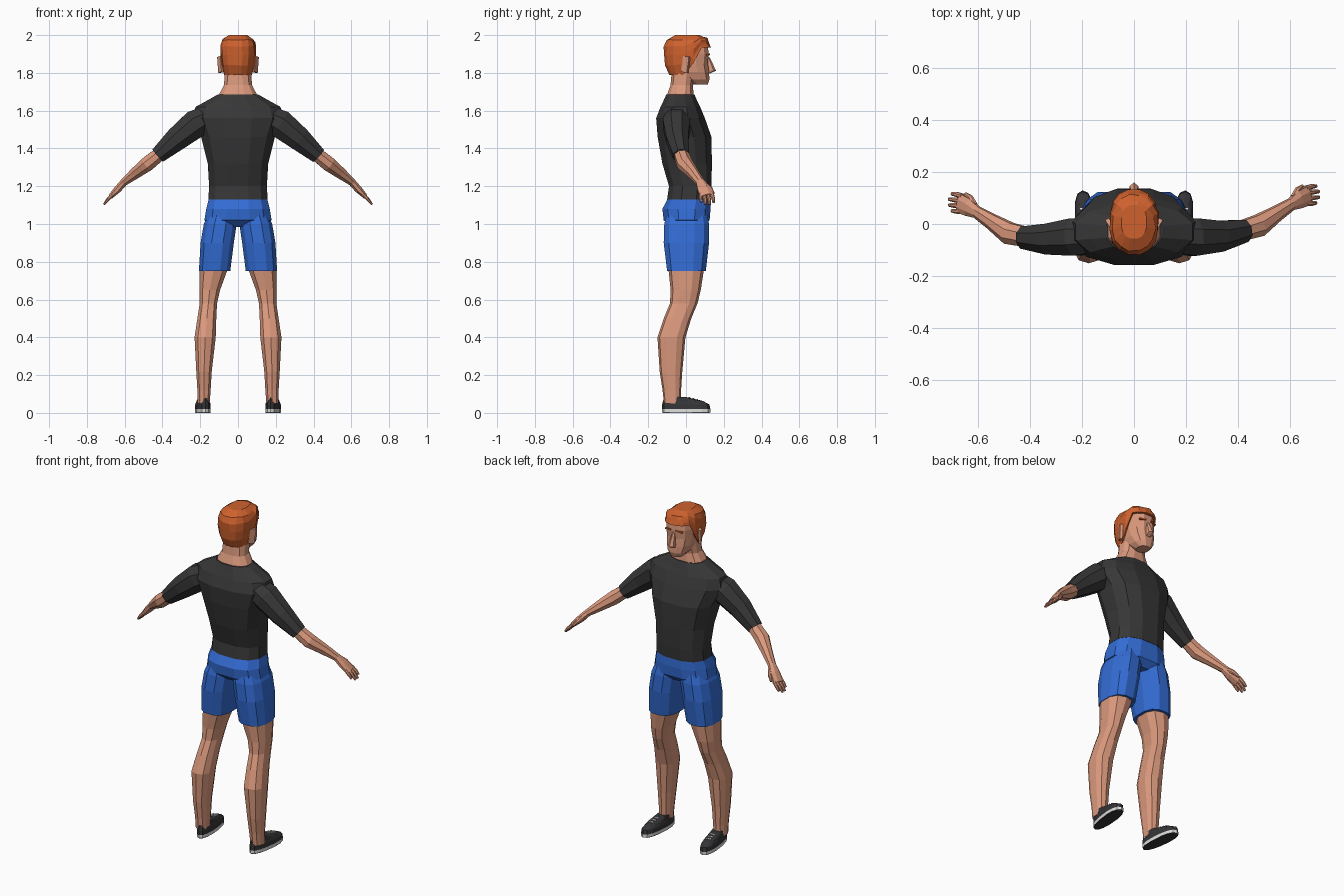
import bpy, bmesh, math, random
from mathutils import Vector, Matrix

if "Cube" in bpy.data.objects:
    bpy.data.objects.remove(bpy.data.objects["Cube"])

random.seed(4)


def material(name, rgb):
    m = bpy.data.materials.new(name)
    m.diffuse_color = (*rgb, 1)
    m.use_nodes = True
    m.node_tree.nodes["Principled BSDF"].inputs["Base Color"].default_value = m.diffuse_color
    return m


SKIN = material("skin", (0.71, 0.32, 0.205))
SHIRT = material("charcoal shirt", (0.038, 0.038, 0.038))
BLUE = material("blue shorts", (0.033, 0.15, 0.66))
HAIR = material("ginger hair", (0.62, 0.12, 0.027))
SHOE = material("dark shoe", (0.035, 0.035, 0.038))
WHITE = material("white rubber", (0.72, 0.72, 0.72))


def loft(name, rings, mats, bands=None):
    """Skin a list of equal rings, cap both ends; bands = material slot per band."""
    bm = bmesh.new()
    vs = [[bm.verts.new(p) for p in r] for r in rings]
    n = len(rings[0])
    for k in range(len(vs) - 1):
        for i in range(n):
            j = (i + 1) % n
            f = bm.faces.new((vs[k][i], vs[k][j], vs[k + 1][j], vs[k + 1][i]))
            f.material_index = bands[k] if bands else 0
    bm.faces.new(vs[0])
    bm.faces.new(vs[-1])
    bmesh.ops.recalc_face_normals(bm, faces=bm.faces)
    me = bpy.data.meshes.new(name)
    bm.to_mesh(me)
    bm.free()
    for m in mats:
        me.materials.append(m)
    ob = bpy.data.objects.new(name, me)
    bpy.context.collection.objects.link(ob)
    return ob


def oval(cx, rx, y0, y1, z, n=12, p=0.8):
    """Horizontal rounded-box ring with exact half width rx and depth y0..y1."""
    top = math.cos(math.pi / n) ** p
    pts = []
    for i in range(n):
        a = 2 * math.pi * (i + 0.5) / n
        c, s = math.cos(a), math.sin(a)
        c = math.copysign(abs(c) ** p, c) / top
        s = math.copysign(abs(s) ** p, s) / top
        pts.append(Vector((cx + rx * c, (y0 + y1) / 2 + (y1 - y0) / 2 * s, z)))
    return pts


def tube(path, n=8):
    """Rings around a path of (x, y, z, thickness radius, y radius)."""
    c = [Vector(q[:3]) for q in path]
    rings = []
    for k, q in enumerate(path):
        d = (c[min(k + 1, len(c) - 1)] - c[max(k - 1, 0)]).normalized()
        v = Vector((0, 1, 0))
        v = (v - d * v.dot(d)).normalized()
        u = d.cross(v)
        rings.append([c[k] + u * q[3] * math.cos(a) + v * q[4] * math.sin(a)
                      for a in (2 * math.pi * (i + 0.5) / n for i in range(n))])
    return rings


def box(name, loc, size, mat, rot=(0, 0, 0)):
    h = [(-.5, -.5), (.5, -.5), (.5, .5), (-.5, .5)]
    ob = loft(name, [[Vector((x * size[0], y * size[1], z * size[2])) for x, y in h]
                     for z in (-.5, .5)], [mat])
    ob.location = loc
    ob.rotation_euler = rot
    return ob


# Shirt body
loft("shirt_body", [
    oval(0, .157, -.100, .130, 1.13), oval(0, .153, -.090, .135, 1.20),
    oval(0, .160, -.125, .137, 1.32), oval(0, .195, -.150, .135, 1.46),
    oval(0, .240, -.158, .100, 1.56, p=.9), oval(0, .225, -.135, .075, 1.62, p=.9),
    oval(0, .170, -.120, .060, 1.65, p=.9), oval(0, .108, -.105, .045, 1.685, p=.9)],
    [SHIRT])

# Seat of the shorts
loft("shorts_seat", [
    oval(0, .100, -.080, .090, .985), oval(0, .178, -.118, .125, 1.02),
    oval(0, .168, -.125, .130, 1.08), oval(0, .155, -.098, .128, 1.132)], [BLUE])

# Neck
loft("neck", [
    oval(0, .106, -.100, .045, 1.66), oval(0, .098, -.098, .040, 1.69),
    oval(0, .074, -.082, .036, 1.735), oval(0, .070, -.075, .050, 1.81)], [SKIN])

# Head with jaw and forehead
loft("head", [
    oval(0, .035, .040, .115, 1.738), oval(0, .058, -.010, .124, 1.765),
    oval(0, .072, -.060, .122, 1.805), oval(0, .078, -.080, .116, 1.85),
    oval(0, .080, -.085, .120, 1.90), oval(0, .074, -.080, .115, 1.95)], [SKIN])

# Nose: wedge that grows out towards the tip
loft("nose", [oval(0, .014, .10, .128, 1.798, 6), oval(0, .017, .10, .156, 1.812, 6),
              oval(0, .008, .10, .124, 1.882, 6)], [SKIN])


# Hair cap: hairline drops from the forehead to the sideburns and nape
def hairline(y):
    return 1.935 if y > .075 else 1.90 if y > .04 else 1.85 if y > -.005 else 1.79


def hair_scale(z):
    prof = [(1.79, .78), (1.83, .92), (1.88, 1), (1.945, 1), (1.98, .86), (2.0, .52)]
    for (a, s), (b, t) in zip(prof, prof[1:]):
        if z <= b:
            return s + (t - s) * (z - a) / (b - a)
    return prof[-1][1]


outline = oval(0, .094, -.116, .132, 0, 16, .85)
hair = []
for f in (0, 0, .25, .5, .72, .88, 1):
    ring = []
    for p in outline:
        base = hairline(p.y)
        z = base + (2.0 - base) * f
        s = hair_scale(z) * (.82 if not hair else 1)
        j = random.uniform(-.004, .004) if 0 < f < 1 else 0
        ring.append(Vector((p.x * s + j, .008 + (p.y - .008) * s + j, z + j)))
    hair.append(ring)
loft("hair", hair, [HAIR])

for s, side in ((-1, "left"), (1, "right")):
    # Ears and eyebrows
    box(side + "_ear", (s * .092, -.002, 1.845), (.016, .036, .085), SKIN,
        (-.15, 0, -s * .5))
    box(side + "_eyebrow", (s * .036, .117, 1.897), (.040, .010, .009), HAIR,
        (0, s * .12, -s * .2))

    # Arms swing a little further forward on one side
    def arm(path):
        return tube([(s * x, y + (.03 * min(max((x - .25) / .2, 0), 1) if s > 0 else 0),
                      z, a, b) for x, y, z, a, b in path])

    loft(side + "_sleeve", arm([
        (.140, -.045, 1.575, .065, .070), (.225, -.050, 1.530, .081, .078),
        (.325, -.058, 1.450, .068, .064), (.425, -.052, 1.362, .046, .046)]), [SHIRT])
    loft(side + "_forearm", arm([
        (.400, -.053, 1.382, .038, .040), (.480, -.036, 1.318, .042, .045),
        (.545, .008, 1.268, .032, .032), (.603, .045, 1.222, .021, .025),
        (.635, .064, 1.186, .021, .037), (.672, .080, 1.148, .014, .040)]), [SKIN])
    for i, o in enumerate((-.030, -.010, .010, .029)):
        r = .95 if i in (1, 2) else .75
        loft(f"{side}_finger_{i + 1}", arm([
            (.660, .078 + o, 1.160, .011, .011),
            (.660 + .030 * r, .082 + o * 1.1, 1.160 - .032 * r, .010, .010),
            (.660 + .053 * r, .084 + o * 1.1, 1.160 - .060 * r, .006, .007)]), [SKIN])
    loft(side + "_thumb", arm([
        (.612, .070, 1.208, .014, .014), (.628, .100, 1.185, .012, .012),
        (.648, .116, 1.160, .006, .007)]), [SKIN])

    # Shorts leg
    loft(side + "_shorts_leg", [
        oval(s * .124, .083, -.100, .105, .752), oval(s * .110, .088, -.118, .122, .90),
        oval(s * .094, .087, -.115, .122, 1.00), oval(s * .085, .070, -.10, .11, 1.06)],
        [BLUE])

    # Bare leg from thigh to ankle
    loft(side + "_leg", [
        oval(s * .182, .032, -.115, -.030, .05, 10), oval(s * .180, .035, -.122, -.028, .12, 10),
        oval(s * .180, .041, -.137, -.022, .22, 10), oval(s * .174, .056, -.148, -.006, .40, 10),
        oval(s * .165, .050, -.115, .025, .50, 10), oval(s * .157, .046, -.082, .058, .58, 10),
        oval(s * .150, .055, -.078, .075, .65, 10), oval(s * .127, .076, -.090, .093, .77, 10)],
        [SKIN])

    # Shoe with a white sole rim and dark underside
    turn = Matrix.Translation((s * .185, 0, 0)) @ Matrix.Rotation(-s * .1, 4, 'Z')

    def shoe_ring(rx, y0, y1, z):
        pts = oval(0, rx, y0, y1, z, 14, .85)
        return [turn @ Vector((p.x * (.93 + p.y * .6), p.y, p.z)) for p in pts]

    loft(side + "_shoe", [
        shoe_ring(.039, -.120, .122, 0), shoe_ring(.041, -.124, .127, .003),
        shoe_ring(.041, -.124, .127, .021), shoe_ring(.040, -.124, .122, .045),
        shoe_ring(.035, -.120, .085, .064), shoe_ring(.034, -.116, .000, .083)],
        [SHOE, WHITE], [0, 1, 0, 0, 0])
    for i in range(3):
        y = .018 + i * .021
        box(f"{side}_lace_{i + 1}", turn @ Vector((0, y, .0845 - .224 * y)),
            (.036, .006, .005), WHITE, (-.22, 0, -s * .1))
